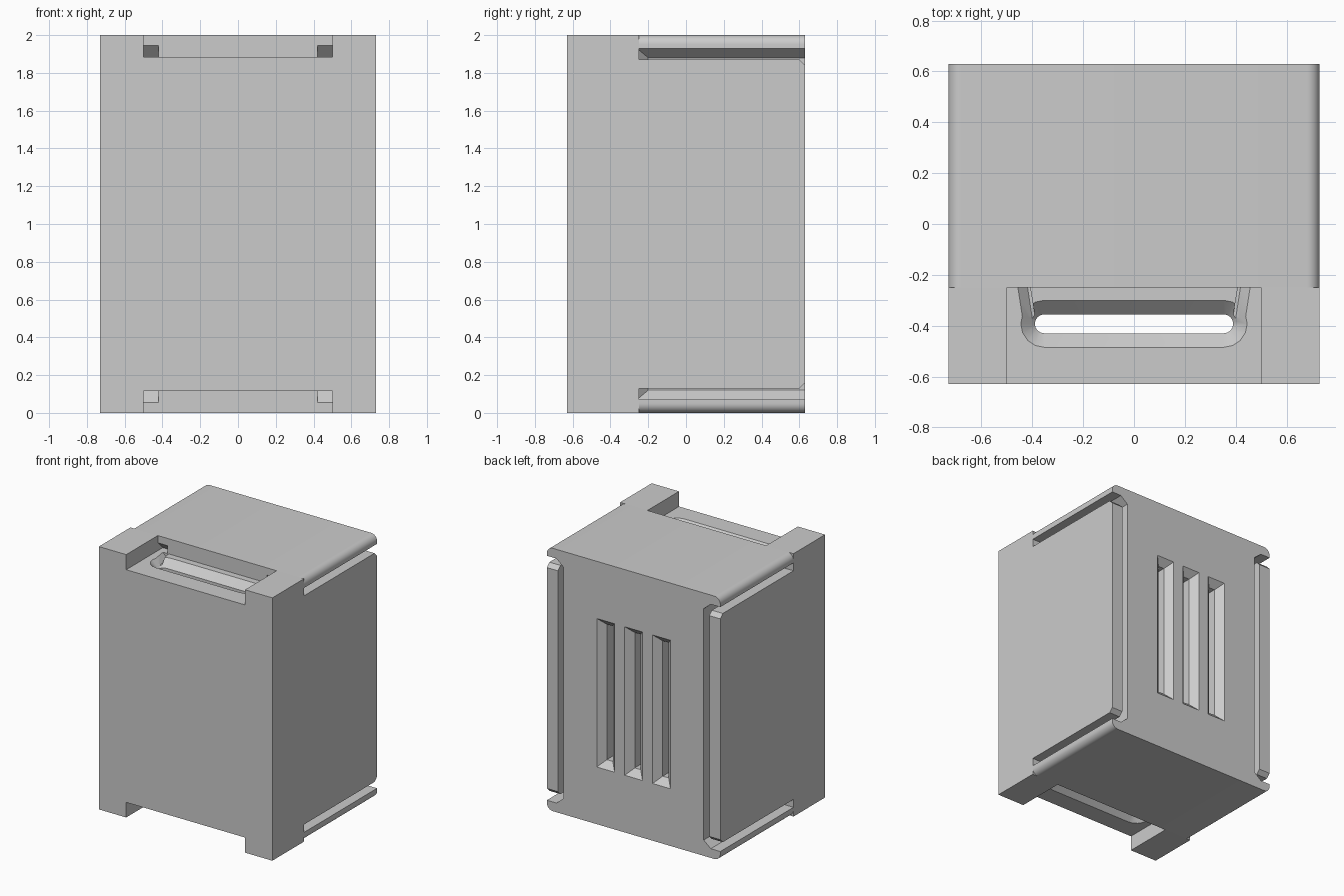
import bpy, bmesh, math
from mathutils import Vector

cube = bpy.data.objects.get("Cube")
if cube:
    bpy.data.objects.remove(cube, do_unlink=True)

grey = bpy.data.materials.new("plain grey")
grey.use_nodes = True
grey.diffuse_color = (0.6, 0.6, 0.6, 1)
grey.node_tree.nodes["Principled BSDF"].inputs["Base Color"].default_value = (0.6, 0.6, 0.6, 1)

W, D, H = 0.73, 0.63, 2.0       # half width, half depth, height
SPLIT = -0.25                   # front block meets rear core
NOTCH = 0.115                   # depth of the top and bottom recess


def loft(name, rings):
    """Solid through rings of equal point count, capped at both ends."""
    bm = bmesh.new()
    loops = [[bm.verts.new(p) for p in ring] for ring in rings]
    for a, b in zip(loops, loops[1:]):
        for i in range(len(a)):
            j = (i + 1) % len(a)
            bm.faces.new((a[i], a[j], b[j], b[i]))
    bm.faces.new(loops[0])
    bm.faces.new(loops[-1])
    bmesh.ops.recalc_face_normals(bm, faces=bm.faces)
    mesh = bpy.data.meshes.new(name)
    bm.to_mesh(mesh)
    bm.free()
    obj = bpy.data.objects.new(name, mesh)
    mesh.materials.append(grey)
    bpy.context.collection.objects.link(obj)
    return obj


def prism(name, profile, axis, lo, hi):
    """Extrude a 2D profile along x, y or z."""
    def place(p, t):
        p = list(p)
        p.insert("xyz".index(axis), t)
        return Vector(p)
    return loft(name, [[place(p, t) for p in profile] for t in (lo, hi)])


def rect(x0, x1, y0, y1):
    return [(x0, y0), (x1, y0), (x1, y1), (x0, y1)]


def cut(target, cutter):
    mod = target.modifiers.new("cut", "BOOLEAN")
    mod.operation = "DIFFERENCE"
    mod.solver = "EXACT"
    mod.object = cutter
    bpy.context.view_layer.objects.active = target
    bpy.ops.object.modifier_apply(modifier=mod.name)
    bpy.data.objects.remove(cutter, do_unlink=True)


def flip(z, top):
    return z if top else H - z


def capsule(half, r, z, yc=-0.3925, n=8):
    ring = []
    for side, start in ((1, -90), (-1, 90)):
        for i in range(n + 1):
            a = math.radians(start + 180 * i / n)
            ring.append((side * (half - r) + r * math.cos(a), yc + r * math.sin(a), z))
    return ring


# Front block with recesses, funnel slots and a bore from top to bottom
front = prism("front_block", rect(-W, W, -D, SPLIT), "z", 0, H)
floor = H - NOTCH
for top in (True, False):
    z0, z1 = sorted((flip(floor, top), flip(H + 0.1, top)))
    cut(front, prism("recess_cutter", rect(-0.5, 0.5, -D - 0.1, SPLIT + 0.1), "z", z0, z1))
    cut(front, loft("funnel_cutter", [capsule(0.447, 0.0945, flip(floor + 0.002, top)),
                                      capsule(0.39, 0.0375, flip(floor - 0.055, top))]))
    # slanted grooves running back from the slot ends
    for s in (-1, 1):
        outer = [(0.46, -0.24), (0.41, -0.24), (0.39, -0.36), (0.44, -0.37)]
        inner = [(0.42, -0.24), (0.41, -0.24), (0.39, -0.36), (0.4, -0.37)]
        cut(front, loft("groove_cutter", [
            [(s * x, y, flip(floor + 0.002, top)) for x, y in outer],
            [(s * x, y, flip(floor - 0.04, top)) for x, y in inner]]))
cut(front, loft("bore_cutter", [capsule(0.39, 0.0375, 0.05), capsule(0.39, 0.0375, H - 0.05)]))

# Rear core: I-shaped section with rounded rail edges
CORE, R = 0.59, 0.05
quarter = [(CORE, 1.88), (CORE + 0.06, 1.93), (W, 1.93)]
for i in range(9):
    a = math.radians(90 * i / 8)
    quarter.append((W - R + R * math.cos(a), H - R + R * math.sin(a)))
half = [(x, H - z) for x, z in reversed(quarter)] + quarter
section = half + [(-x, z) for x, z in reversed(half)]
core = prism("rear_core", section, "y", SPLIT, D)

# Wedge pockets behind the recess corners
for top in (True, False):
    for s in (-1, 1):
        wedge = [(SPLIT - 0.01, floor), (SPLIT - 0.01, floor + 0.06),
                 (SPLIT, floor + 0.06), (SPLIT + 0.06, floor)]
        x0, x1 = sorted((s * 0.42, s * 0.5))
        cut(core, prism("pocket_cutter", [(y, flip(z, top)) for y, z in wedge], "x", x0, x1))

# Three splayed vents in the back
for i in (-1, 0, 1):
    rings = []
    for y, w, h in ((D + 0.01, 0.085, 0.575), (D - 0.05, 0.025, 0.515), (D - 0.3, 0.025, 0.515)):
        rings.append([(i * 0.235 + x, y, 1 + z) for x, z in rect(-w, w, -h, h)])
    cut(core, loft("vent_cutter", rings))

# Side panels standing free of the core, with chamfered back corners
C, Z0, Z1 = 0.03, 0.13, 1.87
panel = [(SPLIT, Z0), (D - C, Z0), (D, Z0 + C), (D, Z1 - C), (D - C, Z1), (SPLIT, Z1)]
for s, side in ((1, "left"), (-1, "right")):
    prism(side + "_panel", panel, "x", s * 0.637, s * W)
    root = [(CORE, SPLIT), (CORE + 0.05, SPLIT), (CORE, SPLIT + 0.05)]
    prism(side + "_panel_root", [(s * x, y) for x, y in root], "z", 0.07, 1.93)

# Smooth only the rounded edges
for obj in (front, core):
    bpy.ops.object.select_all(action="DESELECT")
    obj.select_set(True)
    bpy.context.view_layer.objects.active = obj
    bpy.ops.object.shade_smooth_by_angle(angle=math.radians(25))
